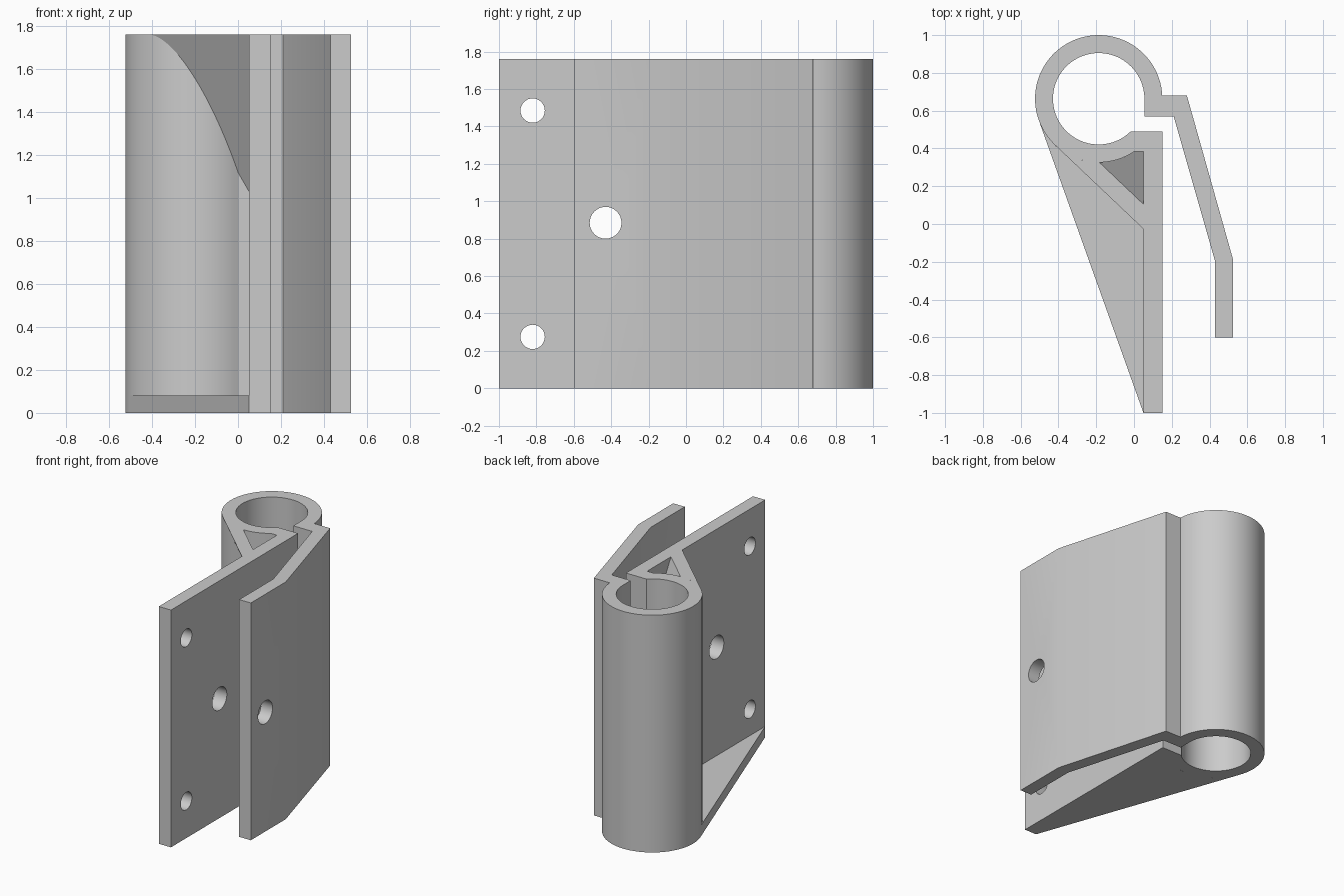
import bpy, bmesh, math
from mathutils import Vector, Matrix

if "Cube" in bpy.data.objects:
    bpy.data.objects.remove(bpy.data.objects["Cube"], do_unlink=True)

H = 1.76                                 # overall height
C = Vector((-0.187, 0.663))              # tube axis
R_OUT, R_IN = 0.337, 0.242
BASE = 0.08                              # bottom gusset thickness

grey = bpy.data.materials.new("light_grey")
grey.use_nodes = True
grey.diffuse_color = (0.6, 0.6, 0.6, 1)
grey.node_tree.nodes["Principled BSDF"].inputs["Base Color"].default_value = (0.6, 0.6, 0.6, 1)


def arc(radius, start, end, steps):
    angles = [math.radians(start + (end - start) * i / steps) for i in range(steps + 1)]
    return [(C.x + radius * math.cos(a), C.y + radius * math.sin(a)) for a in angles]


def finish(name, bm):
    bmesh.ops.recalc_face_normals(bm, faces=bm.faces)
    mesh = bpy.data.meshes.new(name)
    bm.to_mesh(mesh)
    bm.free()
    mesh.materials.append(grey)
    obj = bpy.data.objects.new(name, mesh)
    bpy.context.collection.objects.link(obj)
    return obj


def prism(name, points, z0, z1, shift=(0, 0)):
    """Extrude an outline from z0 to z1, moving sideways by shift on the way."""
    bm = bmesh.new()
    face = bm.faces.new([bm.verts.new((x, y, z0)) for x, y in points])
    top = bmesh.ops.extrude_face_region(bm, geom=[face])["geom"]
    verts = [v for v in top if isinstance(v, bmesh.types.BMVert)]
    bmesh.ops.translate(bm, verts=verts, vec=(shift[0], shift[1], z1 - z0))
    return finish(name, bm)


def select(obj):
    bpy.ops.object.select_all(action="DESELECT")
    obj.select_set(True)
    bpy.context.view_layer.objects.active = obj


def boolean(obj, tool, operation):
    tool.hide_render = True
    mod = obj.modifiers.new("cut", "BOOLEAN")
    mod.operation, mod.solver, mod.object = operation, "EXACT", tool
    select(obj)
    bpy.ops.object.modifier_apply(modifier=mod.name)
    bpy.data.objects.remove(tool, do_unlink=True)


# Split tube, mounting plate and bent clamp flap in one profile
profile = arc(R_OUT, 3, 304, 72)
profile += [(0.05, 0.385), (0.05, -1), (0.15, -1), (0.15, 0.49), (-0.02, 0.49)]
profile += arc(R_IN, 314, 0, 72)
profile += [(0.055, 0.57), (0.21, 0.57), (0.43, -0.2), (0.43, -0.6),
            (0.525, -0.6), (0.525, -0.19), (0.28, 0.68)]
body = prism("clamp_body", profile, 0, H)

# Bolt holes: two in the plate, a larger one through plate and flap
for y, z, r, end in [(-0.82, 0.275, 0.065, 0.3), (-0.82, 1.485, 0.065, 0.3),
                     (-0.43, 0.885, 0.085, 0.7)]:
    bm = bmesh.new()
    place = Matrix.Translation(((end - 0.1) / 2, y, z)) @ Matrix.Rotation(math.pi / 2, 4, "Y")
    bmesh.ops.create_cone(bm, cap_ends=True, segments=32, radius1=r, radius2=r,
                          depth=end + 0.1, matrix=place)
    boolean(body, finish("hole_cutter", bm), "DIFFERENCE")

# Bottom gusset: fills the corner between tube and plate
corner = [(0.05, -1), (0.05, 0.385)] + arc(R_OUT, 304, 199.7, 30)
gusset = prism("bottom_gusset", corner, 0, BASE)

# Top brace: leaning sheet trimmed to the same corner
angle = math.radians(226.5)
out = Vector((math.cos(angle), math.sin(angle)))
along = Vector((-out.y, out.x))
tangent = C + out * R_OUT
lean, low, high = 0.41, 0.9, H + 0.1
front = tangent - out * lean * (H - low)
back = front - out * 0.095
sheet = [front, front + along, back + along, back]
brace = prism("top_brace", corner, BASE, H)
cutter = prism("brace_sheet", [tuple(p) for p in sheet], low, high, out * lean * (high - low))
boolean(brace, cutter, "INTERSECT")

for obj in (body, gusset, brace):
    select(obj)
    bpy.ops.object.shade_smooth_by_angle(angle=math.radians(25))
